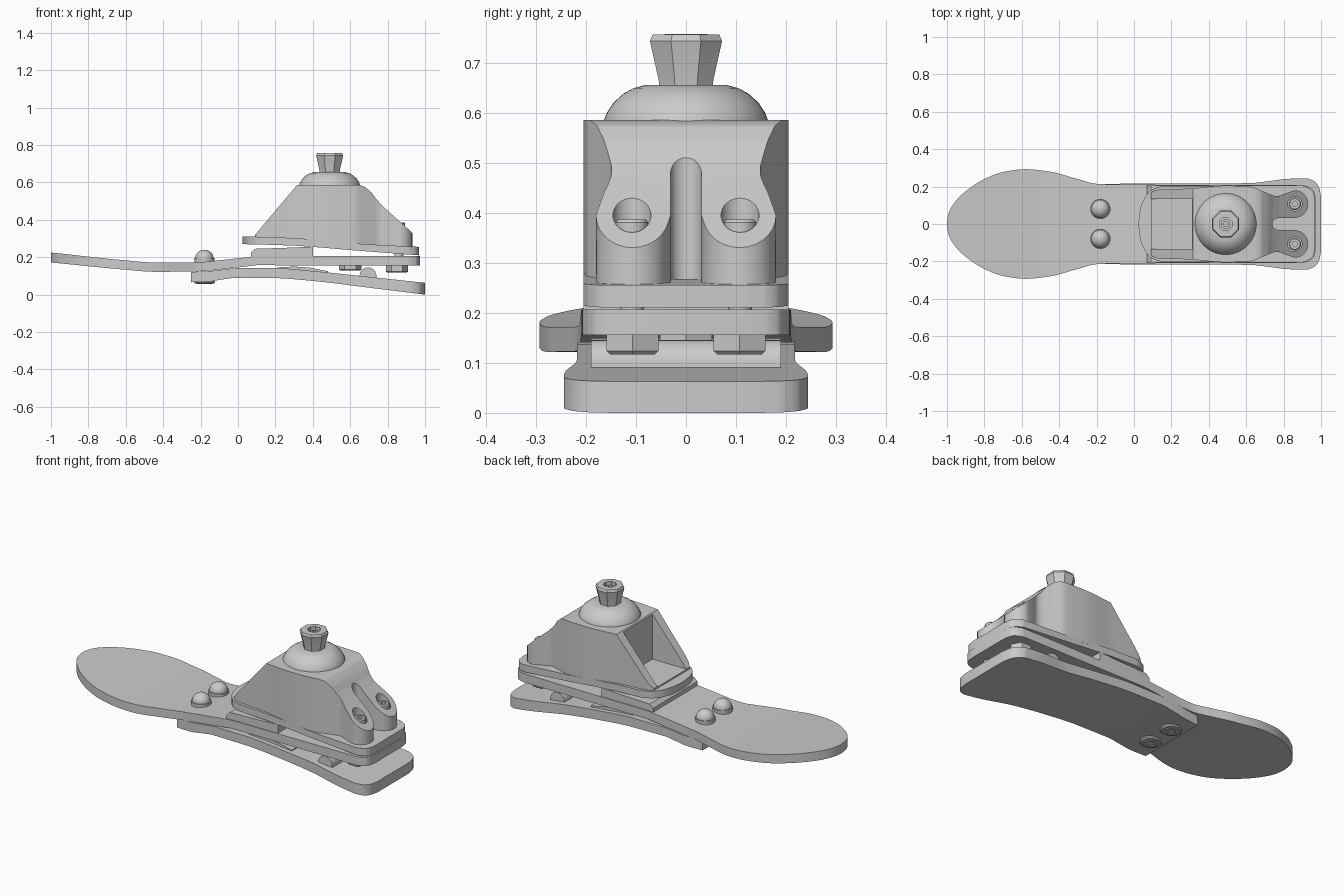
import bpy, bmesh, math

if "Cube" in bpy.data.objects:
    bpy.data.objects.remove(bpy.data.objects["Cube"])


def finish(name, bm, smooth=True):
    bmesh.ops.recalc_face_normals(bm, faces=bm.faces)
    me = bpy.data.meshes.new(name)
    bm.to_mesh(me)
    bm.free()
    ob = bpy.data.objects.new(name, me)
    bpy.context.collection.objects.link(ob)
    if smooth:
        shade(ob)
    return ob


def select(ob):
    bpy.ops.object.select_all(action='DESELECT')
    ob.select_set(True)
    bpy.context.view_layer.objects.active = ob


def shade(ob):
    select(ob)
    bpy.ops.object.shade_smooth_by_angle(angle=math.radians(28))


def curve(pts):
    """Monotone cubic through (x, value) pairs."""
    n = len(pts)
    d = [(pts[i+1][1]-pts[i][1])/(pts[i+1][0]-pts[i][0]) for i in range(n-1)]
    m = [d[0]] + [2*a*b/(a+b) if a*b > 0 else 0 for a, b in zip(d, d[1:])] + [d[-1]]

    def f(x):
        i = max([k for k in range(n-1) if pts[k][0] <= x], default=0)
        h = pts[i+1][0]-pts[i][0]
        t = min(max((x-pts[i][0])/h, 0), 1)
        return ((2*t**3-3*t*t+1)*pts[i][1] + (t**3-2*t*t+t)*h*m[i]
                + (3*t*t-2*t**3)*pts[i+1][1] + (t**3-t*t)*h*m[i+1])
    return f


def plate(name, width, top, bottom):
    """Curved leaf lofted along x from half-width, top and bottom curves."""
    w, zt, zb = curve(width), curve(top), curve(bottom)
    xs = [a[0]+(b[0]-a[0])*k/5 for a, b in zip(width, width[1:]) for k in range(5)]
    xs.append(width[-1][0])
    bm = bmesh.new()
    rows = [[bm.verts.new((x, s*w(x), z(x))) for s, z in
             ((-1, zb), (1, zb), (1, zt), (-1, zt))] for x in xs]
    for a, b in zip(rows, rows[1:]):
        for i in range(4):
            j = (i+1) % 4
            bm.faces.new((a[i], a[j], b[j], b[i]))
    bm.faces.new(rows[0])
    bm.faces.new(rows[-1])
    return finish(name, bm)


def prism(name, pts, place, vec, smooth=True):
    bm = bmesh.new()
    f = bm.faces.new([bm.verts.new(place(*p)) for p in pts])
    r = bmesh.ops.extrude_face_region(bm, geom=[f])
    bmesh.ops.translate(bm, vec=vec, verts=[v for v in r['geom'] if isinstance(v, bmesh.types.BMVert)])
    return finish(name, bm, smooth)


def side_prism(name, pts, hw, smooth=True):
    return prism(name, pts, lambda x, z: (x, -hw, z), (0, 2*hw, 0), smooth)


def lathe(name, x, y, profile, n=40, turn=0.0):
    """Revolve (radius, z) points around a vertical axis; zero radius closes it."""
    bm = bmesh.new()
    rings = []
    for r, z in profile:
        if r == 0:
            rings.append([bm.verts.new((x, y, z))]*n)
        else:
            rings.append([bm.verts.new((x+r*math.cos(turn+2*math.pi*i/n),
                                        y+r*math.sin(turn+2*math.pi*i/n), z)) for i in range(n)])
    for a, b in zip(rings, rings[1:]):
        for i in range(n):
            j = (i+1) % n
            bm.faces.new(list(dict.fromkeys((a[i], a[j], b[j], b[i]))))
    return finish(name, bm)


def boolean(ob, cutter, op='DIFFERENCE'):
    select(ob)
    md = ob.modifiers.new('cut', 'BOOLEAN')
    md.operation, md.object, md.solver = op, cutter, 'EXACT'
    bpy.ops.object.modifier_apply(modifier=md.name)
    bpy.data.objects.remove(cutter)


# Three leaf springs
plate('toe_spring',
      [(-1, .01), (-.995, .045), (-.97, .1), (-.9, .175), (-.8, .24), (-.7, .278), (-.58, .293),
       (-.45, .28), (-.3, .24), (-.2, .215), (-.1, .211), (.9, .207), (.95, .188), (.965, .165), (.972, .13)],
      [(-1, .225), (-.6, .183), (-.45, .172), (-.25, .172), (0, .195), (.1, .205), (.98, .207)],
      [(-1, .172), (-.6, .133), (-.45, .122), (-.25, .123), (0, .145), (.1, .157), (.98, .156)])
plate('heel_spring',
      [(-.25, .205), (-.1, .215), (.3, .217), (.6, .218), (.85, .243), (.92, .244), (.965, .228),
       (.99, .195), (1, .145)],
      [(-.25, .121), (-.15, .126), (0, .142), (.2, .142), (.4, .126), (.7, .095), (1, .063)],
      [(-.25, .066), (-.15, .07), (-.03, .09), (.2, .088), (.4, .073), (.7, .037), (1, 0)])
plate('upper_plate',
      [(.025, .02), (.033, .08), (.06, .145), (.1, .185), (.16, .203), (.9, .205), (.945, .185),
       (.962, .16), (.968, .12)],
      [(.02, .312), (.35, .3), (.6, .275), (.97, .255)],
      [(.02, .27), (.3, .262), (.6, .238), (.97, .21)])

# Wedge spacer between the springs, heel pad and roller
side_prism('wedge_spacer', [(.07, .19), (.07, .225), (.09, .245), (.25, .25), (.4, .256), (.4, .2)], .205)
side_prism('heel_pad', [(.15, .13), (.22, .146), (.3, .15), (.38, .145), (.48, .125), (.48, .105), (.15, .12)], .19)
side_prism('heel_roller', [(.64, .09)] + [(.695+.045*math.cos(a*math.pi/12), .1+.046*math.sin(a*math.pi/12))
                                          for a in range(12, -1, -1)] + [(.74, .08)], .19)

# Ankle housing: plan outline trimmed by the side profile
half = [(.09, .165), (.12, .183), (.3, .19), (.49, .205), (.62, .2), (.7, .17), (.765, .148),
        (.81, .164), (.86, .18)]
hw = curve(half)
out = [(.09+.77*i/44, hw(.09+.77*i/44)) for i in range(45)]
out += [(.86+.072*math.sin(a), .107+.073*math.cos(a)) for a in [math.pi*k/14 for k in range(1, 14)]]
out += [(.86, .031)] + [(.77-.03*math.sin(a), .031*math.cos(a)) for a in [math.pi*k/16 for k in range(9)]]
out[-1] = (.74, 0)
outline = out + [(x, -y) for x, y in reversed(out[:-1])]
housing = prism('ankle_housing', outline, lambda x, y: (x, y, .2), (0, 0, .5), False)
side = [(.06, .29), (.10, .33), (.315, .585), (.65, .585), (.68, .575), (.715, .545), (.74, .51),
        (.78, .467), (.96, .305), (.96, .24), (.6, .262), (.35, .29)]
boolean(housing, side_prism('profile_trim', side, .4, False), 'INTERSECT')
boolean(housing, side_prism('pocket_cut', [(0, .318), (.31, .318), (.31, .7), (0, .7)], .135, False))
for s in (-1, 1):
    boolean(housing, lathe('hole_cut', .86, s*.108, [(0, .32), (.038, .32), (.038, .6), (0, .6)], 32))
shade(housing)

# Dome and flared faceted adapter with a screw socket
X = .49
lathe('dome', X, 0, [(0, .57), (.165, .57), (.165, .582), (.158, .6), (.145, .62), (.125, .638),
                     (.105, .649), (.082, .655), (0, .655)], 56)
lathe('adapter', X, 0, [(0, .64), (.058, .64), (.059, .665), (.078, .743), (.072, .756), (.036, .757),
                        (.036, .72), (0, .72)], 8, math.pi/8)
lathe('adapter_screw', X, 0, [(0, .71), (.025, .71), (.025, .74), (.012, .74), (.012, .725), (0, .725)], 24)

# Fasteners, mirrored left and right
for s, tag in ((-1, 'right'), (1, 'left')):
    lathe('toe_bolt_'+tag, -.18, s*.08, [(0, .15), (.052, .15), (.054, .195)] +
          [(.049*math.cos(a), .195+.045*math.sin(a)) for a in [math.pi*k/16 for k in range(8)]] + [(0, .24)])
    lathe('toe_washer_'+tag, -.18, s*.08, [(0, .1), (.056, .1), (.056, .066), (.05, .06), (0, .06)])
    lathe('toe_nut_'+tag, -.18, s*.08, [(0, .07), (.042, .07), (.042, .056), (.024, .056), (.024, .064), (0, .064)], 6)
    lathe('heel_bolt_'+tag, .85, s*.107, [(0, .117), (.052, .117), (.06, .124), (.06, .16), (0, .16)], 6)
    lathe('heel_bolt_shank_'+tag, .86, s*.108, [(0, .15), (.024, .15), (.024, .33), (.033, .33),
                                               (.033, .38), (.028, .386), (.014, .386), (.014, .365), (0, .365)], 24)
lathe('centre_bolt', .6, 0, [(0, .128), (.052, .128), (.06, .134), (.06, .17), (0, .17)], 6)
